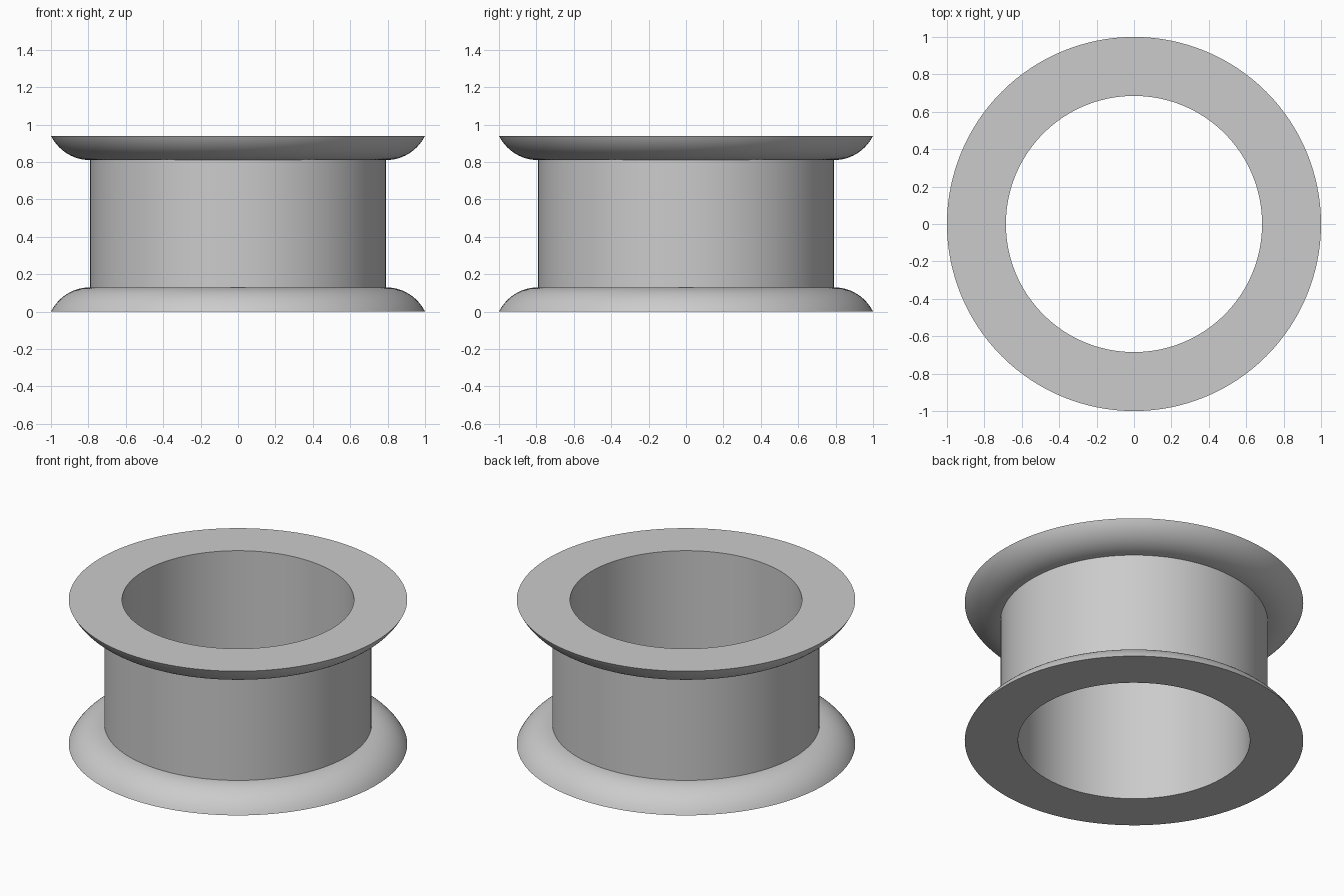
import bpy, bmesh, math

SEGMENTS = 128
HEIGHT = 0.94
INNER, WALL, RIM = 0.685, 0.79, 1.0
LIP = 0.13          # height of each rounded flange
ARC_STEPS = 14

cube = bpy.data.objects.get("Cube")
if cube:
    bpy.data.objects.remove(cube, do_unlink=True)

# Single plain grey material
grey = bpy.data.materials.new("light_grey")
grey.use_nodes = True
colour = (0.6, 0.6, 0.6, 1)
grey.diffuse_color = colour
grey.node_tree.nodes["Principled BSDF"].inputs["Base Color"].default_value = colour


def flange_arc():
    """Arc from the rim edge up to a level tangent at the wall."""
    reach = RIM - WALL
    radius = (reach ** 2 + LIP ** 2) / (2 * LIP)
    sweep = math.asin(reach / radius)
    points = []
    for i in range(ARC_STEPS + 1):
        a = sweep * (1 - i / ARC_STEPS)
        points.append((WALL + radius * math.sin(a),
                       LIP - radius + radius * math.cos(a)))
    return points


def lathe(name, profile):
    """Revolve a closed (radius, height) profile about z."""
    bm = bmesh.new()
    rings = []
    for s in range(SEGMENTS):
        a = math.tau * s / SEGMENTS
        rings.append([bm.verts.new((r * math.cos(a), r * math.sin(a), z))
                      for r, z in profile])
    n = len(profile)
    for s, ring in enumerate(rings):
        after = rings[(s + 1) % SEGMENTS]
        for i in range(n):
            j = (i + 1) % n
            bm.faces.new((ring[i], after[i], after[j], ring[j]))
    bmesh.ops.recalc_face_normals(bm, faces=bm.faces)
    mesh = bpy.data.meshes.new(name)
    bm.to_mesh(mesh)
    bm.free()
    mesh.materials.append(grey)
    obj = bpy.data.objects.new(name, mesh)
    bpy.context.collection.objects.link(obj)
    return obj


# Hollow spool: bore, lower flange, straight wall, mirrored upper flange
lower = flange_arc()
upper = [(r, HEIGHT - z) for r, z in reversed(lower)]
spool = lathe("flanged_ring", [(INNER, 0)] + lower + upper + [(INNER, HEIGHT)])

bpy.ops.object.select_all(action='DESELECT')
spool.select_set(True)
bpy.context.view_layer.objects.active = spool
bpy.ops.object.shade_smooth_by_angle(angle=math.radians(30))
